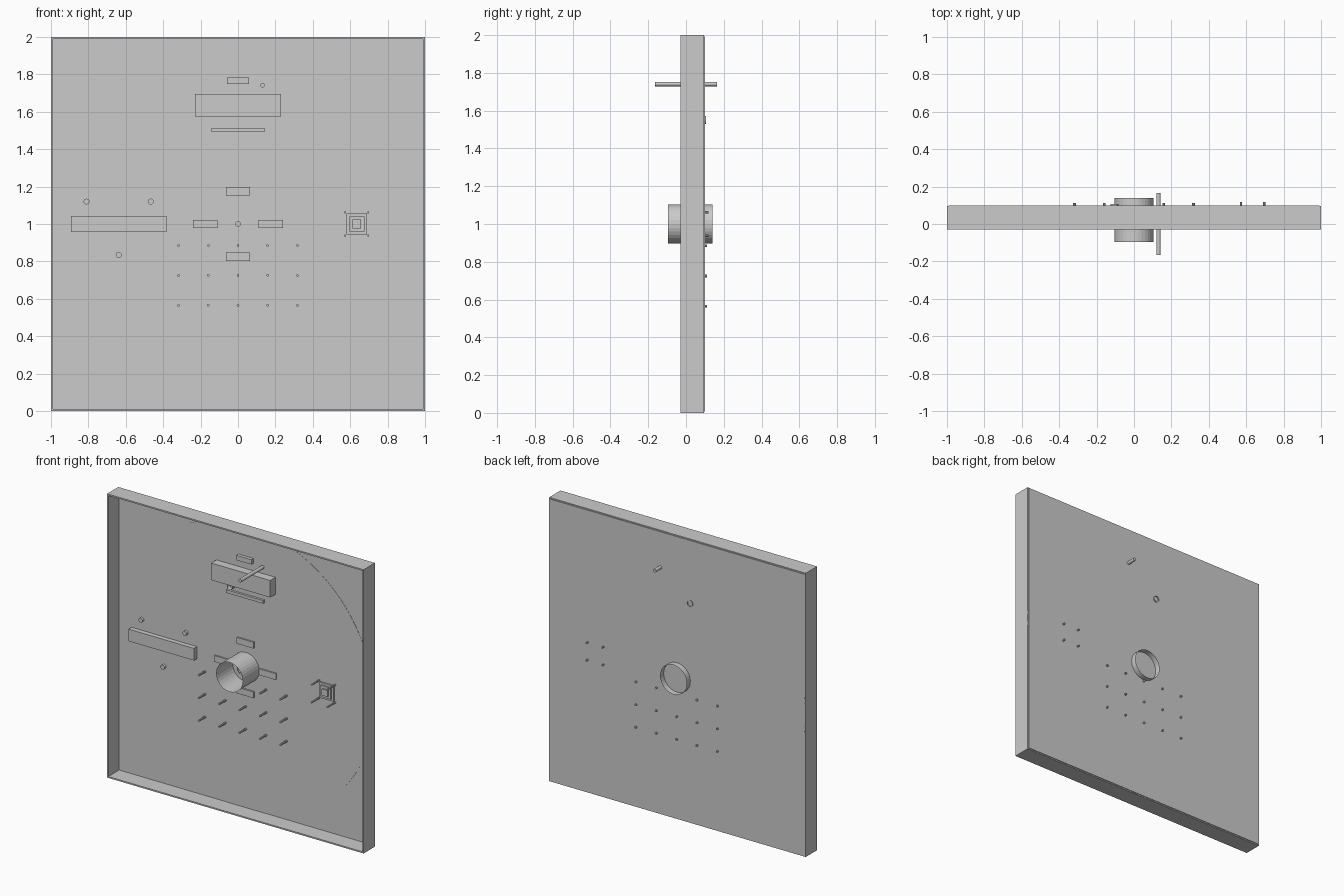
import bpy, bmesh, math
from mathutils import Matrix, Vector

if "Cube" in bpy.data.objects:
    bpy.data.objects.remove(bpy.data.objects["Cube"])


def finish(name, bm):
    me = bpy.data.meshes.new(name)
    bm.to_mesh(me)
    bm.free()
    ob = bpy.data.objects.new(name, me)
    bpy.context.collection.objects.link(ob)
    return ob


def box(name, x0, x1, y0, y1, z0, z1):
    bm = bmesh.new()
    size = Matrix.Diagonal((x1 - x0, y1 - y0, z1 - z0, 1))
    mid = Vector(((x0 + x1) / 2, (y0 + y1) / 2, (z0 + z1) / 2))
    bmesh.ops.create_cube(bm, size=1, matrix=Matrix.Translation(mid) @ size)
    return finish(name, bm)


def rod(name, x, z, r, y0, y1, sides=12, caps=True):
    """Cylinder (or open tube) running along y."""
    bm = bmesh.new()
    m = Matrix.Translation((x, (y0 + y1) / 2, z)) @ Matrix.Rotation(math.pi / 2, 4, 'X')
    bmesh.ops.create_cone(bm, cap_ends=caps, segments=sides, radius1=r, radius2=r,
                          depth=y1 - y0, matrix=m)
    return finish(name, bm)


# Shallow tray: back plate and four walls, open to the front
box("back_plate", -.992, .992, .09, .1, .008, 1.992)
T = .01
box("wall_left", -1, -1 + T, -.03, .095, 0, 2)
box("wall_right", 1 - T, 1, -.03, .095, 0, 2)
box("wall_top", -1 + T, 1 - T, -.03, .095, 2 - T, 2)
box("wall_bottom", -1 + T, 1 - T, -.03, .095, 0, T)

# Large round face disc lying on the plate
rod("face_disc", 0, 1, 1.0, .0885, .096, 128)

# Central sleeve with nested shafts
rod("centre_sleeve", 0, 1, .104, -.095, .14, 32, False)
rod("shaft_outer", 0, 1, .035, .04, .09, 24, False)
rod("shaft_inner", 0, 1, .015, .02, .09, 12)

# Four marker bars around the sleeve
for i, (x, z) in enumerate([(0, 1.175), (0, .825), (-.175, 1), (.175, 1)]):
    box(f"marker_bar_{i}", x - .065, x + .065, .078, .09, z - .022, z + .022)

# Upper and left raised blocks
box("upper_block", -.23, .23, .03, .09, 1.575, 1.695)
box("upper_small_block", -.058, .058, .065, .09, 1.748, 1.782)
box("upper_strip", -.143, .143, .073, .09, 1.492, 1.514)
box("left_block", -.892, -.382, .055, .09, .958, 1.043)

# Long through rod and small tube
rod("through_rod", .131, 1.741, .012, -.165, .165, 12)
rod("small_tube", -.105, 1.55, .021, .055, .107, 16, False)

# Studs near the left block
for i, (x, z) in enumerate([(-.81, 1.12), (-.466, 1.12), (-.638, .835)]):
    rod(f"left_stud_{i}", x, z, .016, .07, .09, 12)

# Stepped square on the right with corner posts
for i, (h, y) in enumerate([(.055, .078), (.04, .068), (.023, .058)]):
    box(f"square_step_{i}", .635 - h, .635 + h, y, .09, 1 - h, 1 + h)
for sx in (-1, 1):
    for sz in (-1, 1):
        rod(f"square_post_{sx}_{sz}", .634 + sx * .062, 1 + sz * .062, .006, 0, .118, 8)

# Grid of pins below the centre
for i in range(5):
    for j in range(3):
        rod(f"pin_{i}_{j}", -.318 + i * .159, .885 - j * .16, .007, .015, .112, 8)
